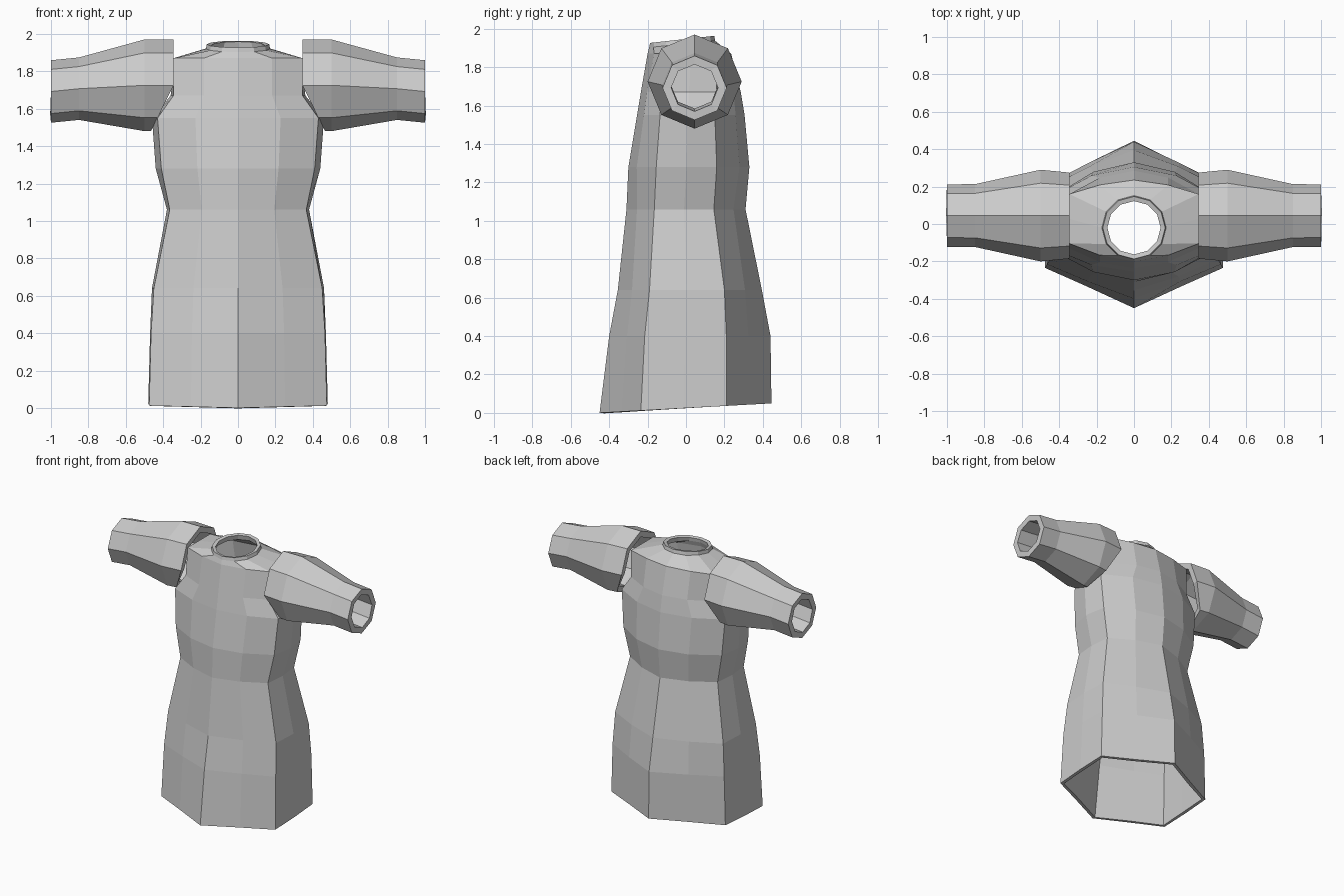
import bpy
import math

cube = bpy.data.objects.get("Cube")
if cube:
    bpy.data.objects.remove(cube, do_unlink=True)

# One plain grey cloth
cloth = bpy.data.materials.new("grey_cloth")
cloth.use_nodes = True
grey = (0.6, 0.6, 0.6, 1)
cloth.diffuse_color = grey
cloth.node_tree.nodes["Principled BSDF"].inputs["Base Color"].default_value = grey


def loft(name, rings, thickness, flip=False):
    """Skin a list of equal rings into an open tube with thick walls."""
    n = len(rings[0])
    verts = [p for ring in rings for p in ring]
    faces = []
    for r in range(len(rings) - 1):
        for i in range(n):
            j = (i + 1) % n
            quad = [r * n + i, r * n + j, (r + 1) * n + j, (r + 1) * n + i]
            faces.append(quad[::-1] if flip else quad)
    mesh = bpy.data.meshes.new(name)
    mesh.from_pydata(verts, [], faces)
    mesh.materials.append(cloth)
    obj = bpy.data.objects.new(name, mesh)
    bpy.context.collection.objects.link(obj)
    wall = obj.modifiers.new("wall", 'SOLIDIFY')
    wall.thickness = thickness
    wall.offset = -1
    return obj


def body_ring(z, front, edge_f, edge_x, side_x, edge_b, back, k, tilt=0):
    """Twelve-sided section: centre ridges, front and back panels, flat sides."""
    mid_f = front + (edge_f - front) * k
    mid_b = back + (edge_b - back) * k
    mid_x = edge_x * 0.53
    half = [(mid_x, mid_f), (edge_x, edge_f), (side_x, (edge_f + edge_b) / 2),
            (edge_x, edge_b), (mid_x, mid_b)]
    ring = [(0, front)] + half + [(0, back)] + [(-x, y) for x, y in reversed(half)]
    return [(x, y, z + tilt * y) for x, y in ring]


def neck_ring(radius, z, tilt):
    angles = [math.tau * i / 12 - math.pi / 2 for i in range(12)]
    pts = [(radius * math.cos(a), radius * math.sin(a) - 0.02) for a in angles]
    return [(x, y, z + tilt * y) for x, y in pts]


# Tunic body: hem, skirt, waist, chest, armpit, shoulder, collar
body = [
    body_ring(0.025, -0.45, -0.235, 0.475, 0.48, 0.21, 0.445, 0.54, 0.055),
    body_ring(0.4, -0.40, -0.215, 0.465, 0.47, 0.21, 0.44, 0.5),
    body_ring(0.64, -0.355, -0.19, 0.45, 0.46, 0.20, 0.395, 0.45),
    body_ring(1.06, -0.31, -0.165, 0.365, 0.38, 0.145, 0.31, 0.38),
    body_ring(1.28, -0.30, -0.155, 0.41, 0.44, 0.16, 0.33, 0.3),
    body_ring(1.55, -0.255, -0.135, 0.43, 0.46, 0.15, 0.305, 0.3),
    body_ring(1.67, -0.235, -0.13, 0.345, 0.36, 0.16, 0.285, 0.3),
    body_ring(1.87, -0.2, -0.105, 0.345, 0.345, 0.16, 0.235, 0.35),
    neck_ring(0.172, 1.922, 0.1),
    neck_ring(0.167, 1.947, 0.11),
]
loft("tunic_body", body, 0.025)


def sleeve_ring(side, x, z, rz, ry, slant=False):
    """Octagonal section; the armhole end slants outward underneath."""
    ring = []
    for i in range(8):
        a = math.tau * i / 8
        out = x
        if slant and math.sin(a) < -0.1:
            out += 0.12 * abs(math.sin(a))
        ring.append((side * out, 0.045 + ry * math.cos(a), z + rz * math.sin(a)))
    return ring


# Sleeves: armhole, shoulder bulge, taper, cuff
for name, side in (("left_sleeve", 1), ("right_sleeve", -1)):
    rings = [
        sleeve_ring(side, 0.345, 1.725, 0.245, 0.23, True),
        sleeve_ring(side, 0.5, 1.725, 0.245, 0.245),
        sleeve_ring(side, 0.85, 1.707, 0.167, 0.168),
        sleeve_ring(side, 1, 1.692, 0.167, 0.167),
    ]
    loft(name, rings, 0.045, flip=side < 0)
